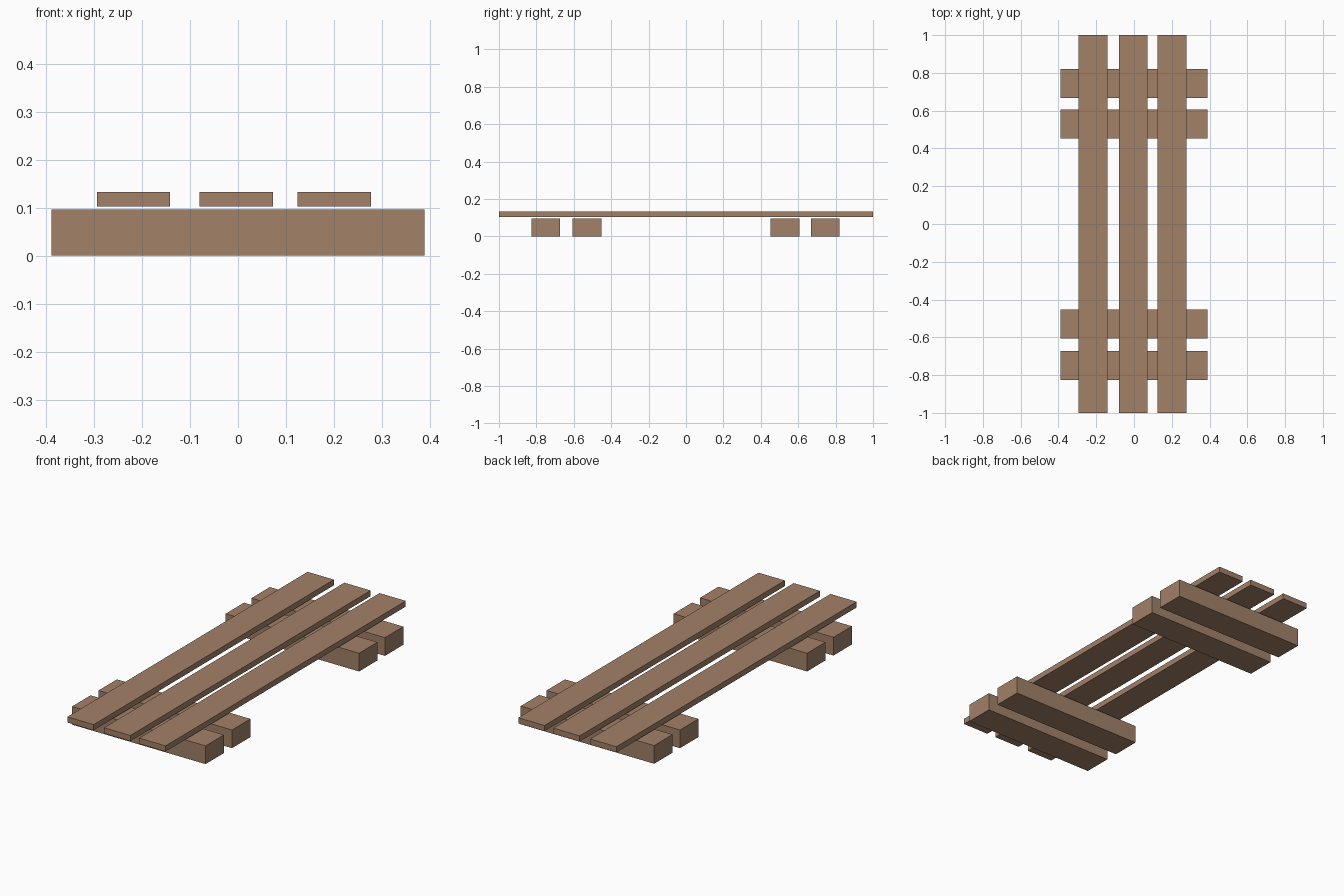
import bpy

if "Cube" in bpy.data.objects:
    bpy.data.objects.remove(bpy.data.objects["Cube"])

# One wood colour for the whole pallet
wood = bpy.data.materials.new("brown wood")
wood.diffuse_color = (0.36, 0.22, 0.14, 1)
wood.use_nodes = True
wood.node_tree.nodes["Principled BSDF"].inputs["Base Color"].default_value = wood.diffuse_color


def box(name, x, y, z):
    """Box from (min, max) ranges on each axis."""
    bpy.ops.mesh.primitive_cube_add(size=1, location=[(a + b) / 2 for a, b in (x, y, z)])
    ob = bpy.context.object
    ob.name = name
    ob.scale = [b - a for a, b in (x, y, z)]
    bpy.ops.object.transform_apply(location=False, rotation=False, scale=True)
    ob.data.materials.append(wood)


# Four cross beams underneath, in two pairs
for i, y in enumerate((-0.749, -0.529, 0.529, 0.744)):
    box(f"cross_beam_{i + 1}", (-0.389, 0.389), (y - 0.0765, y + 0.0765), (0, 0.096))

# Three long planks floating just above the beams
for i, x in enumerate((-0.218, -0.004, 0.201)):
    box(f"plank_{i + 1}", (x - 0.0765, x + 0.0765), (-1, 1), (0.103, 0.133))
